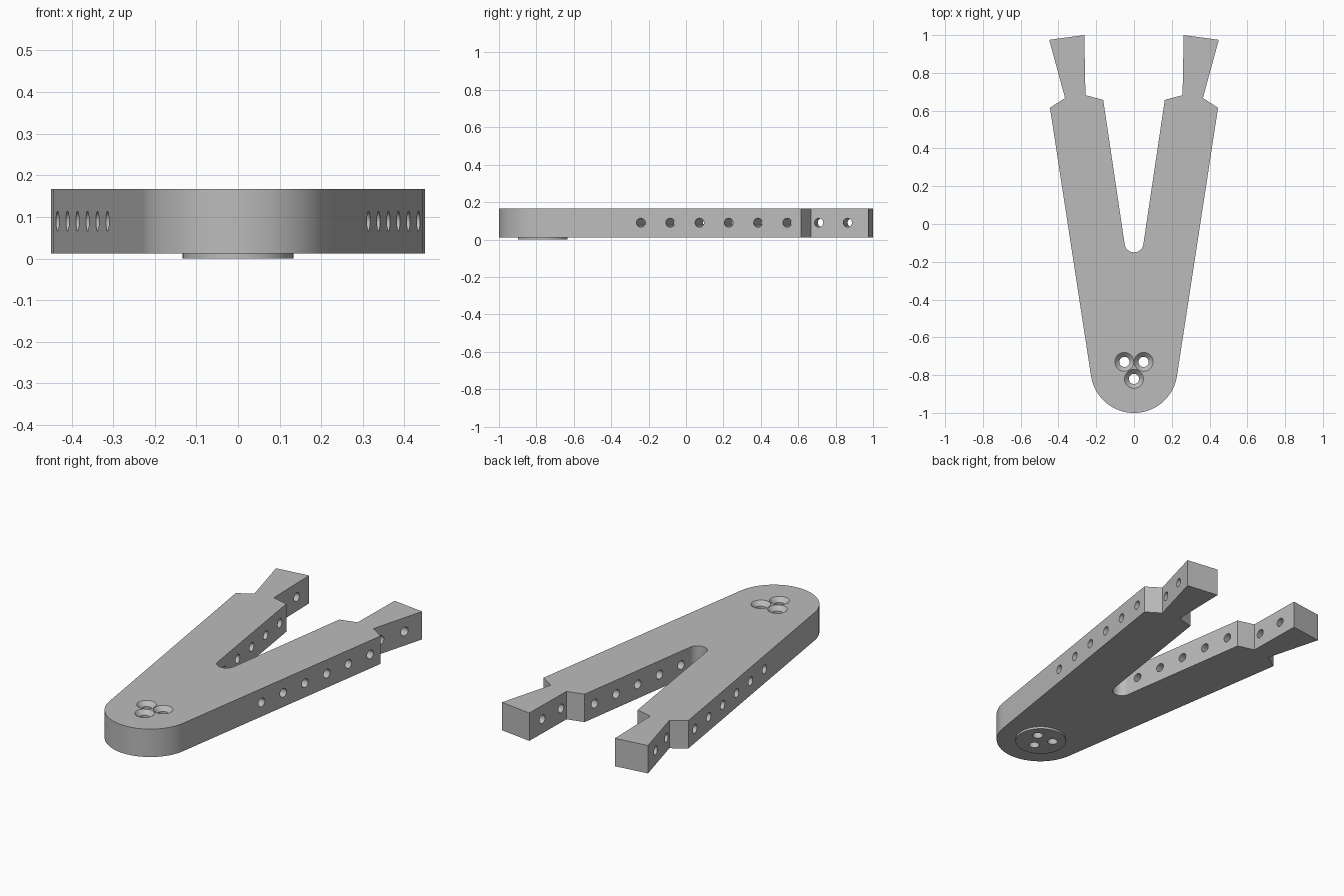
import bpy, bmesh
from math import sin, cos, pi
from mathutils import Vector, Matrix

cube = bpy.data.objects.get("Cube")
if cube:
    bpy.data.objects.remove(cube, do_unlink=True)

BOTTOM, TOP = 0.012, 0.167
TILT = 0.152                      # angle of the arm sides from the y axis

grey = bpy.data.materials.new("plain grey")
grey.use_nodes = True
COLOUR = (0.5, 0.5, 0.5, 1)
grey.diffuse_color = COLOUR
grey.node_tree.nodes["Principled BSDF"].inputs["Base Color"].default_value = COLOUR


def new_object(name, bm):
    bmesh.ops.recalc_face_normals(bm, faces=bm.faces)
    mesh = bpy.data.meshes.new(name)
    bm.to_mesh(mesh)
    bm.free()
    mesh.materials.append(grey)
    obj = bpy.data.objects.new(name, mesh)
    bpy.context.collection.objects.link(obj)
    return obj


def prism(bm, outline, z0, z1):
    face = bm.faces.new([bm.verts.new((x, y, z0)) for x, y in outline])
    top = bmesh.ops.extrude_face_region(bm, geom=[face])["geom"]
    verts = [v for v in top if isinstance(v, bmesh.types.BMVert)]
    bmesh.ops.translate(bm, verts=verts, vec=(0, 0, z1 - z0))


def lathe(bm, centre, profile, sides=32):
    """Closed solid turned about a vertical axis from (radius, z) points."""
    rings = [[bm.verts.new((centre[0] + r * cos(2 * pi * i / sides),
                            centre[1] + r * sin(2 * pi * i / sides), z))
              for i in range(sides)] for r, z in profile]
    for low, high in zip(rings, rings[1:]):
        for i in range(sides):
            j = (i + 1) % sides
            bm.faces.new((low[i], low[j], high[j], high[i]))
    bm.faces.new(rings[0][::-1])
    bm.faces.new(rings[-1])


def half_arc(cy, radius, steps):
    """Points from the bottom of an arc up to where it meets an arm side."""
    return [(radius * cos(a), cy + radius * sin(a)) for a in
            (-pi / 2 + (pi / 2 - TILT) * i / steps for i in range(steps + 1))]


# Forked body: round nose, tapered arms, flared tabs and a rounded slot
half = half_arc(-0.77, 0.23, 24)
half += [(0.445, 0.615), (0.365, 0.667), (0.449, 0.975),
         (0.263, 1.0), (0.257, 0.682), (0.163, 0.657)]
half += half_arc(-0.10, 0.05, 12)[::-1]
mirrored = [(-x, y) for x, y in half[::-1] if abs(x) > 1e-5]
bm = bmesh.new()
prism(bm, half + mirrored, BOTTOM, TOP)
body = new_object("forked_body", bm)

# Round locating pad under the nose
bm = bmesh.new()
lathe(bm, (0, -0.766), [(0.133, 0), (0.133, 0.05)], 64)
pad = new_object("round_pad", bm)

# Countersunk screw holes
bm = bmesh.new()
for centre in ((-0.051, -0.73), (0.051, -0.73), (0, -0.82)):
    lathe(bm, centre, [(0.027, -0.05), (0.027, TOP - 0.023),
                       (0.05, TOP), (0.05, TOP + 0.05)])
screw_holes = new_object("screw_hole_cutter", bm)


# Cross holes, square to the outer edge of each arm
def cross_holes(side):
    bm = bmesh.new()
    inward = Vector((-side * cos(TILT), sin(TILT), 0))
    for i in range(8):
        y = -0.241 + 0.1565 * i
        x = 0.227 + (y + 0.804) * 0.1535
        start = Vector((side * x, y, 0.09)) - inward * 0.05
        end = start + inward * ((x + 0.045) / cos(TILT))
        turn = inward.to_track_quat("Z", "Y").to_matrix().to_4x4()
        bmesh.ops.create_cone(
            bm, cap_ends=True, segments=24, radius1=0.024, radius2=0.024,
            depth=(end - start).length,
            matrix=Matrix.Translation((start + end) / 2) @ turn)
    return new_object("cross_hole_cutter", bm)


tools = [(pad, "UNION"), (screw_holes, "DIFFERENCE"),
         (cross_holes(1), "DIFFERENCE"), (cross_holes(-1), "DIFFERENCE")]
for tool, operation in tools:
    tool.hide_render = True
    mod = body.modifiers.new("cut", "BOOLEAN")
    mod.object, mod.operation, mod.solver = tool, operation, "EXACT"

for obj in bpy.context.selected_objects:
    obj.select_set(False)
bpy.context.view_layer.objects.active = body
body.select_set(True)
for mod in list(body.modifiers):
    bpy.ops.object.modifier_apply(modifier=mod.name)
for tool, _ in tools:
    bpy.data.objects.remove(tool, do_unlink=True)
bpy.ops.object.shade_smooth_by_angle(angle=pi / 6)
